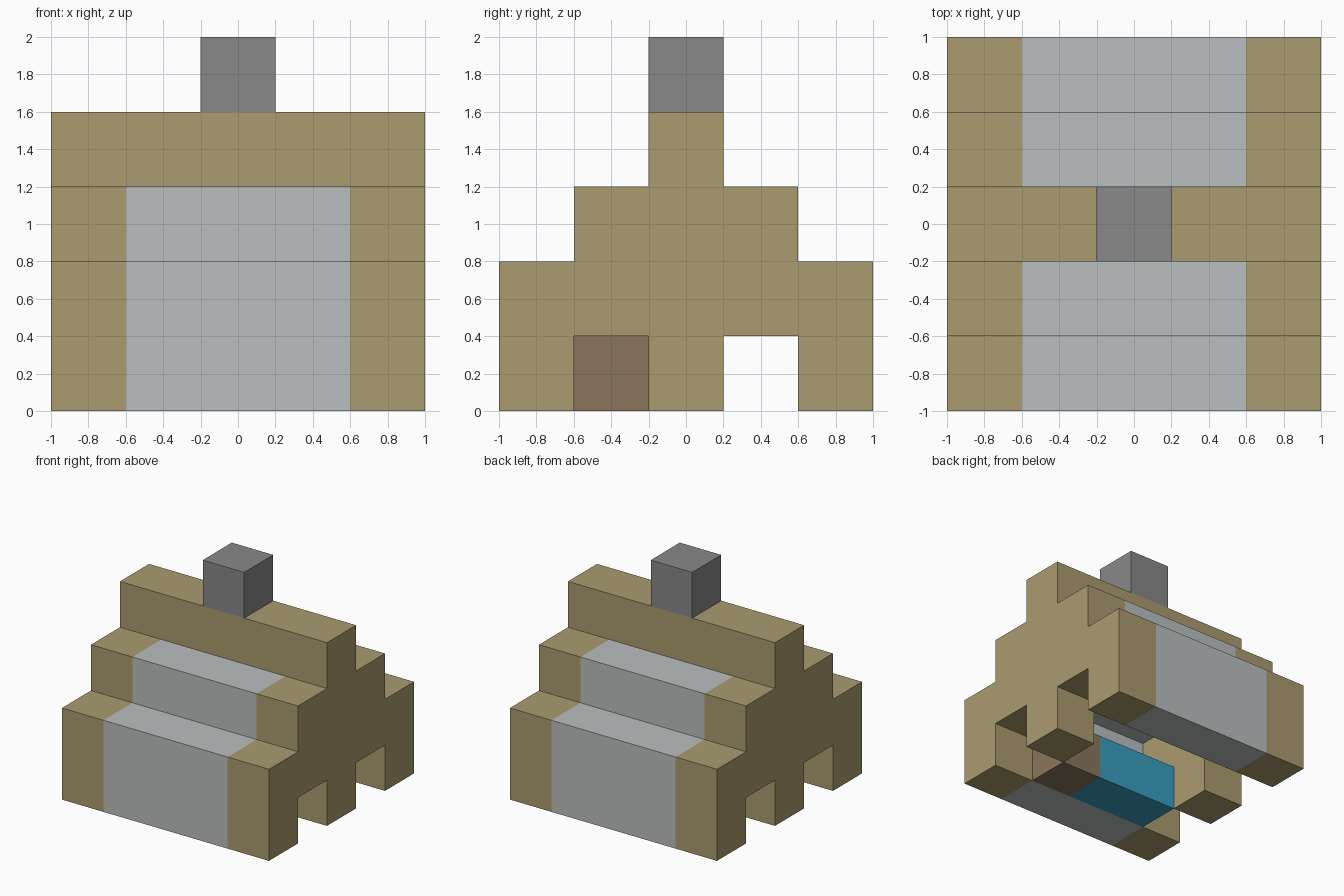
import bpy
import bmesh

if "Cube" in bpy.data.objects:
    bpy.data.objects.remove(bpy.data.objects["Cube"], do_unlink=True)

U = 0.4  # side of one block


def material(name, rgb):
    lin = [((c / 255 + 0.055) / 1.055) ** 2.4 for c in rgb]
    mat = bpy.data.materials.new(name)
    mat.use_nodes = True
    mat.diffuse_color = (*lin, 1)
    bsdf = mat.node_tree.nodes["Principled BSDF"]
    bsdf.inputs["Base Color"].default_value = (*lin, 1)
    bsdf.inputs["Roughness"].default_value = 0.9
    return mat


def prism(name, profile, x0, x1, mat):
    """Extrude a side profile of (y, z) points, in blocks, from x0 to x1."""
    bm = bmesh.new()
    face = bm.faces.new([bm.verts.new((x0 * U, y * U, z * U)) for y, z in profile])
    out = bmesh.ops.extrude_face_region(bm, geom=[face])["geom"]
    moved = [v for v in out if isinstance(v, bmesh.types.BMVert)]
    bmesh.ops.translate(bm, verts=moved, vec=((x1 - x0) * U, 0, 0))
    bmesh.ops.recalc_face_normals(bm, faces=bm.faces)
    mesh = bpy.data.meshes.new(name)
    bm.to_mesh(mesh)
    bm.free()
    mesh.materials.append(mat)
    obj = bpy.data.objects.new(name, mesh)
    bpy.context.scene.collection.objects.link(obj)
    return obj


def box(name, x0, x1, y0, y1, z0, z1, mat):
    return prism(name, [(y0, z0), (y1, z0), (y1, z1), (y0, z1)], x0, x1, mat)


sand = material("sand", (170, 156, 110))
pale_grey = material("pale grey", (187, 191, 191))
dark_grey = material("dark grey", (136, 136, 136))
brown = material("brown", (137, 117, 92))
blue = material("blue", (58, 157, 192))

# Stepped end walls with two openings each
half = [(0.5, 0), (0.5, 1), (1.5, 1), (1.5, 0), (2.5, 0), (2.5, 2),
        (1.5, 2), (1.5, 3), (0.5, 3), (0.5, 4)]
outline = half + [(-y, z) for y, z in reversed(half)]
prism("left_end_wall", outline, 1.5, 2.5, sand)
prism("right_end_wall", outline, -2.5, -1.5, sand)

# Long walls and roof steps, front and back
for side, s in (("front", -1), ("back", 1)):
    box(side + "_wall", -1.5, 1.5, s * 1.5, s * 2.5, 0, 2, pale_grey)
    box(side + "_roof_step", -1.5, 1.5, s * 0.5, s * 1.5, 2, 3, pale_grey)

# Ridge beam and chimney
box("ridge_beam", -1.5, 1.5, -0.5, 0.5, 3, 4, sand)
box("chimney", -0.5, 0.5, -0.5, 0.5, 4, 5, dark_grey)

# Bed inside, against the front wall
box("bed_head", 0.5, 1.5, -1.5, -0.5, 0, 1, brown)
box("bed_cover", -1.5, 0.5, -1.5, -0.5, 0, 1, blue)
